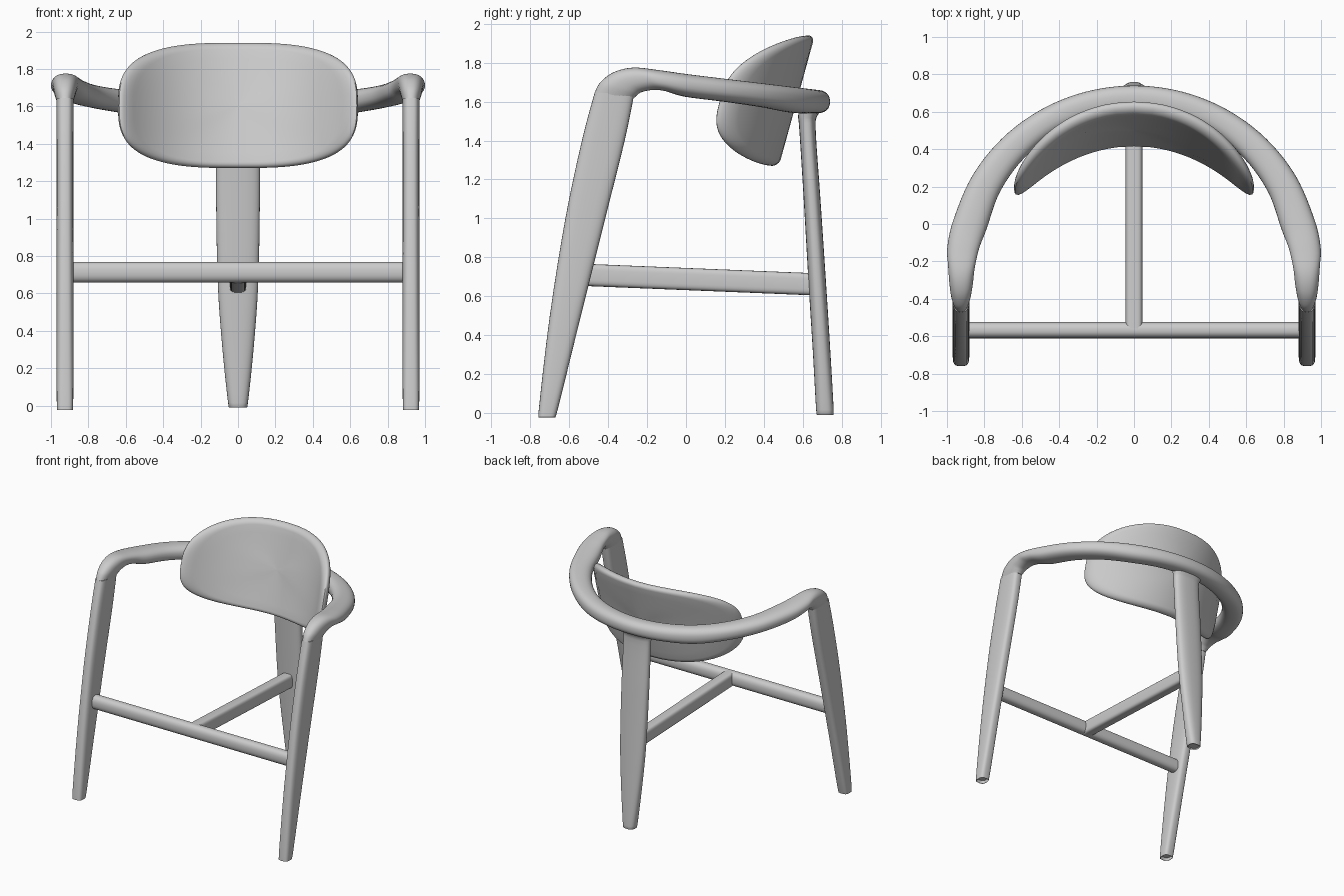
import bpy, bmesh, math
from mathutils import Vector as V

if "Cube" in bpy.data.objects:
    bpy.data.objects.remove(bpy.data.objects["Cube"])

wood = bpy.data.materials.new("pale grey")
wood.use_nodes = True
GREY = (0.6, 0.6, 0.6, 1)
wood.diffuse_color = GREY
wood.node_tree.nodes["Principled BSDF"].inputs["Base Color"].default_value = GREY


def unit_ring(count, power):
    """Points round a superellipse of half-size 1."""
    ring = []
    for i in range(count):
        a = math.tau * i / count
        c, s = math.cos(a), math.sin(a)
        ring.append((math.copysign(abs(c) ** (2 / power), c),
                     math.copysign(abs(s) ** (2 / power), s)))
    return ring


def skin(name, rings):
    """Bridge a row of point rings into a closed smooth solid."""
    bm = bmesh.new()
    loops = [[bm.verts.new(p) for p in ring] for ring in rings]
    n = len(loops[0])
    for a, b in zip(loops, loops[1:]):
        for i in range(n):
            j = (i + 1) % n
            bm.faces.new((a[i], a[j], b[j], b[i]))
    bm.faces.new(loops[0])
    bm.faces.new(loops[-1])
    bmesh.ops.recalc_face_normals(bm, faces=bm.faces)
    mesh = bpy.data.meshes.new(name)
    bm.to_mesh(mesh)
    bm.free()
    mesh.materials.append(wood)
    obj = bpy.data.objects.new(name, mesh)
    bpy.context.collection.objects.link(obj)
    bpy.ops.object.select_all(action="DESELECT")
    obj.select_set(True)
    bpy.context.view_layer.objects.active = obj
    bpy.ops.object.shade_smooth_by_angle(angle=math.radians(40))
    return obj


def catmull(p, t):
    a, b, c, d = p
    return 0.5 * (2 * b + (c - a) * t + (2 * a - 5 * b + 4 * c - d) * t * t
                  + (3 * b - a - 3 * c + d) * t ** 3)


def loft(name, stations, power=2.5, steps=4, count=32):
    """Sweep a rounded section through (centre, half width, half height) vectors."""
    last = len(stations) - 1
    rows = []
    for i in range(last):
        four = [stations[max(0, min(last, k))] for k in range(i - 1, i + 3)]
        for s in range(steps):
            rows.append([catmull([f[k] for f in four], s / steps) for k in range(3)])
    rows.append(stations[-1])
    shape = unit_ring(count, power)
    return skin(name, [[c + u * x + v * y for x, y in shape] for c, u, v in rows])


def mirror(v):
    return V((-v.x, v.y, v.z))


# Front legs: height, front edge, rear edge, half thickness
leg_rows = [(0, -0.75, -0.67, 0.037), (0.015, -0.757, -0.66, 0.044),
            (0.5, -0.70, -0.54, 0.045), (1.0, -0.62, -0.415, 0.045),
            (1.4, -0.535, -0.315, 0.045), (1.645, -0.47, -0.265, 0.046)]
for side, x in (("left", 0.925), ("right", -0.925)):
    loft("front_leg_" + side,
         [(V((x, (f + r) / 2, z)), V((h, 0, 0)), V((0, (r - f) / 2, 0)))
          for z, f, r, h in leg_rows], power=3.2)

# Arm rail: elbow stations as x, upper point, lower point, half width
elbow = [(0.925, -0.47, 1.645, -0.265, 1.62, 0.046),
         (0.925, -0.44, 1.70, -0.25, 1.635, 0.056),
         (0.924, -0.37, 1.752, -0.225, 1.65, 0.064),
         (0.922, -0.27, 1.775, -0.17, 1.66, 0.072),
         (0.912, -0.14, 1.762, -0.11, 1.655, 0.086)]
half = []
for x, yt, zt, yb, zb, w in elbow:
    top, low = V((x, yt, zt)), V((x, yb, zb))
    half.append(((top + low) / 2, V((w, 0, 0)), (top - low) / 2))
for deg in range(15, 91, 15):
    a = math.radians(deg)
    t = (deg - 15) / 75
    out = V((math.cos(a), math.sin(a), 0))
    w = 0.092 - 0.02 * min(1, t * 1.6)
    outer = V((out.x, out.y * 0.97 - 0.23, 0))
    c = outer - out * w
    top = 1.745 - 0.115 * outer.y
    low = 1.625 - 0.085 * min(1, t * 1.6)
    c.z = (top + low) / 2
    half.append((c, out * w, V((0, 0, (top - low) / 2))))
rail = half + [tuple(mirror(v) for v in st) for st in reversed(half[:-1])]
loft("arm_rail", rail, power=2.4, steps=6)

# Back leg, flaring into the rail
back_rows = [(0, 0.715, 0.045, 0.04), (0.015, 0.714, 0.053, 0.045),
             (0.3, 0.698, 0.083, 0.045), (0.65, 0.676, 0.108, 0.045),
             (1.1, 0.648, 0.117, 0.043), (1.45, 0.625, 0.117, 0.042),
             (1.53, 0.627, 0.123, 0.05), (1.6, 0.66, 0.15, 0.068)]
loft("back_leg", [(V((0, y, z)), V((w, 0, 0)), V((0, d, 0)))
                  for z, y, w, d in back_rows], power=2.6)

# Stretchers
loft("front_stretcher", [(V((x, -0.567, 0.713)), V((0, 0.044, 0)), V((0, 0, 0.055)))
                         for x in (-0.9, 0.9)], power=2.4, steps=1)
loft("middle_stretcher", [(V((0, y, z)), V((0.045, 0, 0)), V((0, 0, 0.057)))
                          for y, z in ((-0.56, 0.711), (0.66, 0.661))],
     power=4, steps=1)

# Backrest: rounded oval shell bent round a leaning cylinder
HALF_W, HALF_H, MID_Z, BEND, THICK = 0.635, 0.335, 1.605, 0.74, 0.035
outline = unit_ring(96, 3)


def bent(x, z, depth):
    x = max(-HALF_W, min(HALF_W, x))
    a = math.asin(x / BEND)
    y = 0.535 + 0.275 * (z - MID_Z) - BEND * (1 - math.cos(a))
    return V((x + depth * math.sin(a), y + depth * math.cos(a), z))


profile = [(s, -THICK) for s in (0.02, 0.25, 0.5, 0.75)]
for i in range(13):
    a = math.pi * i / 12
    profile.append((0.9 + 0.1 * math.sin(a), -THICK * math.cos(a)))
profile += [(s, THICK) for s in (0.75, 0.5, 0.25, 0.02)]
skin("backrest", [[bent(x * HALF_W * s, MID_Z + z * HALF_H * s, d)
                   for x, z in outline] for s, d in profile])
